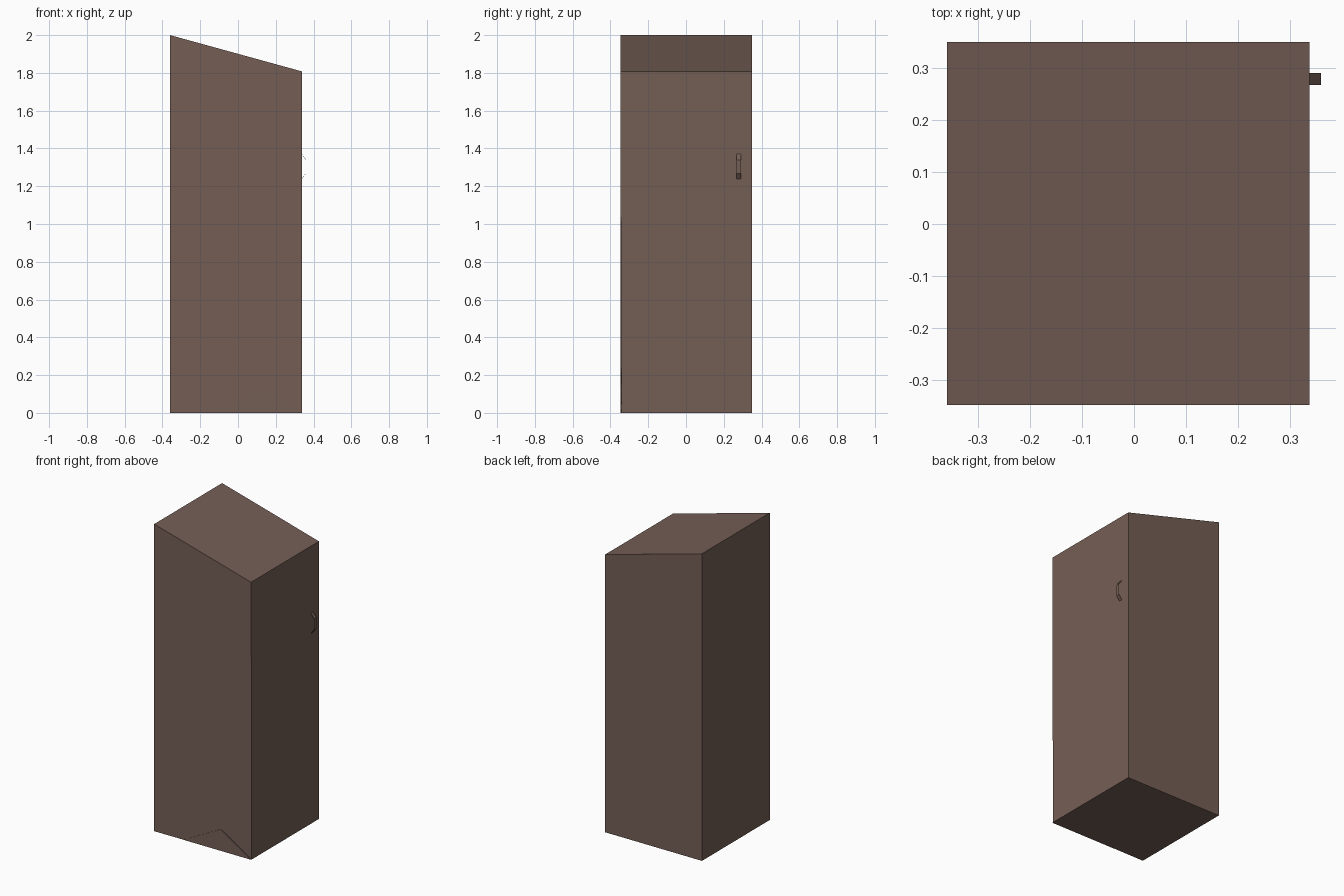
import bpy, bmesh

if "Cube" in bpy.data.objects:
    bpy.data.objects.remove(bpy.data.objects["Cube"])

brown = bpy.data.materials.new("dull brown")
brown.diffuse_color = (0.175, 0.112, 0.091, 1)
brown.use_nodes = True
brown.node_tree.nodes["Principled BSDF"].inputs["Base Color"].default_value = brown.diffuse_color


def make_object(name, bm):
    bmesh.ops.recalc_face_normals(bm, faces=bm.faces)
    mesh = bpy.data.meshes.new(name)
    bm.to_mesh(mesh)
    bm.free()
    mesh.materials.append(brown)
    obj = bpy.data.objects.new(name, mesh)
    bpy.context.collection.objects.link(obj)
    return obj


def extrude_profile(name, profile, y0, y1):
    """Closed x-z profile swept along y."""
    bm = bmesh.new()
    face = bm.faces.new([bm.verts.new((x, y0, z)) for x, z in profile])
    new = bmesh.ops.extrude_face_region(bm, geom=[face])["geom"]
    moved = [v for v in new if isinstance(v, bmesh.types.BMVert)]
    bmesh.ops.translate(bm, verts=moved, vec=(0, y1 - y0, 0))
    return make_object(name, bm)


# cabinet body with sloping top
body = extrude_profile("cabinet_body",
                       [(-0.36, 0), (0.338, 0), (0.338, 1.808), (-0.36, 2)],
                       -0.348, 0.35)

# the lower front corner on the door side is pushed in slightly
for v in body.data.vertices:
    if v.co.x > 0.3 and v.co.y < 0 and v.co.z < 0.1:
        v.co.y += 0.006

# slim wedge showing through the front near the floor
extrude_profile("front_wedge", [(-0.15, 0), (0.337, 0), (0.12, 0.14)],
                -0.3475, -0.34)

# door handle: thin bent strap
outer = [(0.337, 1.372), (0.36, 1.34), (0.36, 1.268), (0.337, 1.237)]
inner = [(x - 0.001, 1.3045 + (z - 1.3045) * 0.98) for x, z in reversed(outer)]
extrude_profile("door_handle", outer + inner, 0.268, 0.291)
